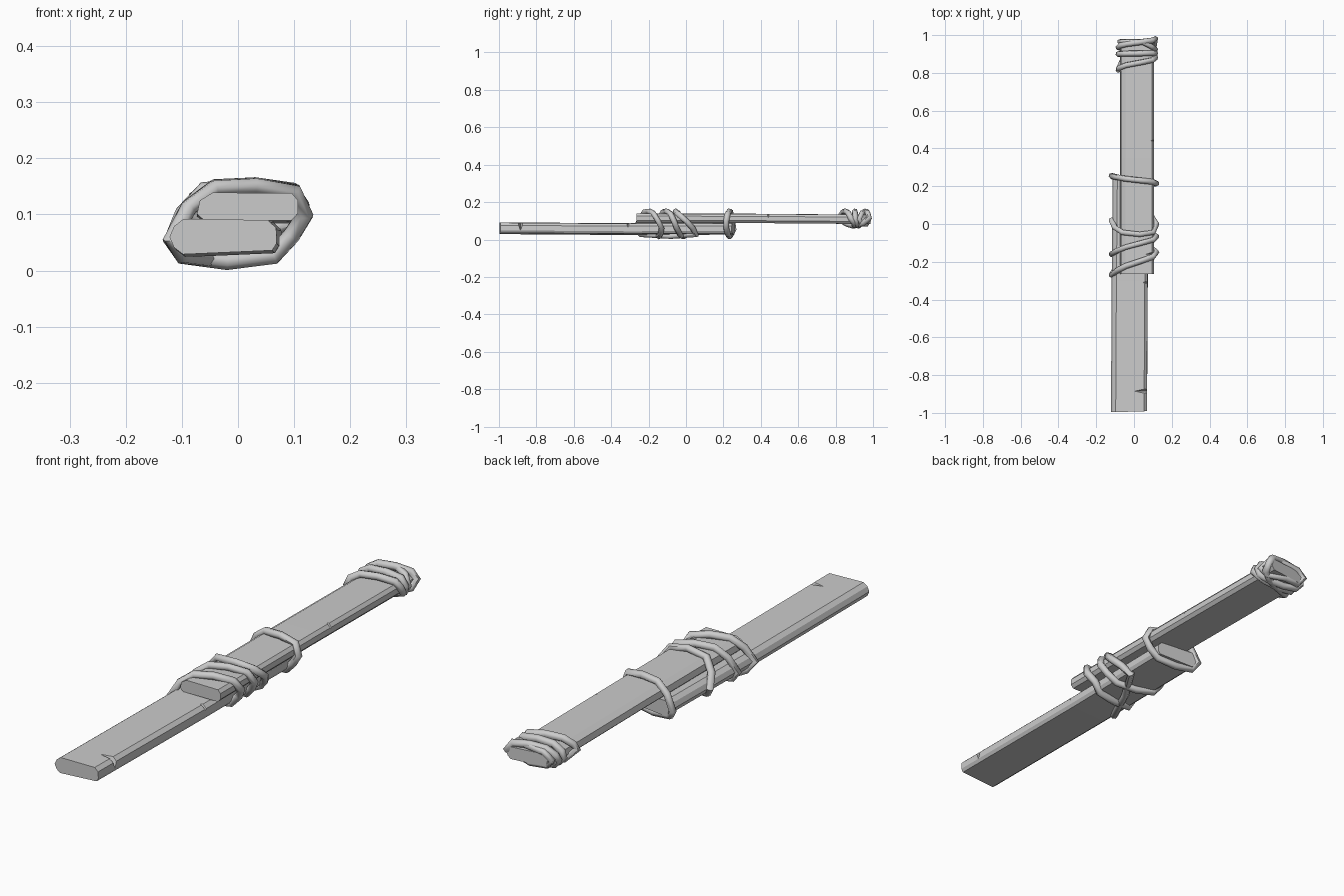
import bpy, bmesh

if "Cube" in bpy.data.objects:
    bpy.data.objects.remove(bpy.data.objects["Cube"])


def add_mesh(name, bm):
    bmesh.ops.recalc_face_normals(bm, faces=bm.faces[:])
    me = bpy.data.meshes.new(name)
    bm.to_mesh(me)
    bm.free()
    ob = bpy.data.objects.new(name, me)
    bpy.context.collection.objects.link(ob)
    return ob


def plank(name, profile, stations):
    """Loft an (x, z) profile along y; stations are (y, dx, dz, skew)."""
    bm = bmesh.new()
    rings = [[bm.verts.new((x + dx, y + skew * x, z + dz)) for x, z in profile]
             for y, dx, dz, skew in stations]
    n = len(profile)
    for a, b in zip(rings, rings[1:]):
        for i in range(n):
            bm.faces.new((a[i], a[(i + 1) % n], b[(i + 1) % n], b[i]))
    bm.faces.new(rings[0])
    bm.faces.new(rings[-1])
    return add_mesh(name, bm)


def notch(ob, edge, tip, y, width, top, bottom):
    """Cut a splintered V out of the plank's right upper edge."""
    bm = bmesh.new()
    pts = [(tip, y, top), (edge, y - width, top), (edge, y + width, top), (edge, y, bottom)]
    vs = [bm.verts.new(p) for p in pts]
    for f in ((0, 1, 2), (0, 1, 3), (0, 2, 3), (1, 2, 3)):
        bm.faces.new([vs[i] for i in f])
    cutter = add_mesh("notch_cutter", bm)
    cutter.hide_render = True
    mod = ob.modifiers.new("notch", 'BOOLEAN')
    mod.operation = 'DIFFERENCE'
    mod.solver = 'EXACT'
    mod.object = cutter
    bpy.context.view_layer.objects.active = ob
    bpy.ops.object.modifier_apply(modifier=mod.name)
    bpy.data.objects.remove(cutter)


def rope(name, pts, radius=0.0155, closed=True):
    """Six-sided rope along a path."""
    cu = bpy.data.curves.new(name, 'CURVE')
    cu.dimensions = '3D'
    cu.bevel_depth = radius
    cu.bevel_resolution = 1
    cu.use_fill_caps = True
    sp = cu.splines.new('POLY')
    sp.points.add(len(pts) - 1)
    for p, c in zip(sp.points, pts):
        p.co = (*c, 1)
    sp.use_cyclic_u = closed
    ob = bpy.data.objects.new(name, cu)
    bpy.context.collection.objects.link(ob)
    bpy.ops.object.select_all(action='DESELECT')
    ob.select_set(True)
    bpy.context.view_layer.objects.active = ob
    bpy.ops.object.convert(target='MESH')
    bpy.ops.object.shade_smooth_by_angle(angle=1.1)


def wrap(ring, turns):
    """Follow an (x, z) ring; each turn gives y at left, right top, right bottom
    and the next left, interpolated by position on the ring."""
    path = []
    for left, rt, rb, nxt in turns:
        top = [p for p in ring if p[2] == 'top']
        bot = [p for p in ring if p[2] == 'bottom']
        for i, p in enumerate(top):
            path.append((p[0], left + (rt - left) * i / (len(top) - 1), p[1]))
        for i, p in enumerate(bot):
            path.append((p[0], rb + (nxt - rb) * i / len(bot), p[1]))
    return path


# lower plank
low = plank("lower_plank",
            [(-0.122, 0.057), (-0.114, 0.076), (-0.097, 0.089), (0.053, 0.087), (0.068, 0.073),
             (0.069, 0.046), (0.061, 0.033), (-0.098, 0.026), (-0.114, 0.038)],
            [(-0.993, 0, 0.003, 0.03), (-0.3, 0.004, -0.002, 0),
             (0.25, 0.009, 0, -0.08)])
notch(low, 0.09, -0.005, -0.885, 0.022, 0.096, 0.035)
notch(low, 0.09, 0.035, -0.31, 0.03, 0.096, 0.05)

# upper plank
up = plank("upper_plank",
           [(-0.073, 0.1), (-0.068, 0.124), (-0.045, 0.138), (0.096, 0.137), (0.107, 0.124),
            (0.107, 0.101), (0.095, 0.088), (-0.06, 0.088)],
           [(-0.265, 0, 0.001, 0), (0.35, 0, 0, 0), (0.975, 0, -0.005, 0.12)])
notch(up, 0.125, 0.05, -0.16, 0.025, 0.146, 0.1)
notch(up, 0.125, 0.08, 0.44, 0.03, 0.146, 0.1)

# rope path round both planks
both = [(-0.119, 0.055, 'top'), (-0.088, 0.112, 'top'), (-0.042, 0.147, 'top'),
        (0.03, 0.151, 'top'), (0.1, 0.14, 'top'), (0.119, 0.1, 'top'),
        (0.095, 0.062, 'bottom'), (0.062, 0.026, 'bottom'), (-0.02, 0.0165, 'bottom'),
        (-0.098, 0.026, 'bottom')]
rope("middle_binding", wrap(both, [(-0.27, -0.15, -0.13, -0.16),
                                   (-0.16, -0.065, -0.05, 0.02)])
     + [(-0.119, 0.02, 0.055), (-0.1, -0.02, 0.1), (-0.06, -0.045, 0.143), (0.03, -0.055, 0.151),
        (0.1, -0.045, 0.14), (0.119, 0.0, 0.1), (0.095, 0.035, 0.062), (0.062, 0.055, 0.026),
        (-0.02, -0.08, 0.017), (-0.098, -0.24, 0.026)])
rope("single_binding", wrap(both, [(0.255, 0.215, 0.215, 0.25)]))

# rope path round the far end of the upper plank
end = [(-0.083, 0.105, 'top'), (-0.075, 0.128, 'top'), (-0.04, 0.148, 'top'),
       (0.03, 0.151, 'top'), (0.095, 0.143, 'top'), (0.113, 0.115, 'top'),
       (0.108, 0.09, 'bottom'), (0.07, 0.078, 'bottom'), (0.0, 0.073, 'bottom'),
       (-0.06, 0.08, 'bottom')]
rope("end_binding", wrap(end, [(0.815, 0.88, 0.9, 0.9), (0.9, 0.905, 0.91, 0.935),
                               (0.935, 0.98, 0.95, 0.84)]))
# loose strand crossing the tip
rope("tip_strand", [(-0.075, 0.965, 0.115), (-0.04, 0.966, 0.14), (0.04, 0.965, 0.147),
                    (0.09, 0.94, 0.142), (0.114, 0.925, 0.11), (0.09, 0.94, 0.082),
                    (0.02, 0.965, 0.082), (-0.05, 0.955, 0.085)], 0.014)
